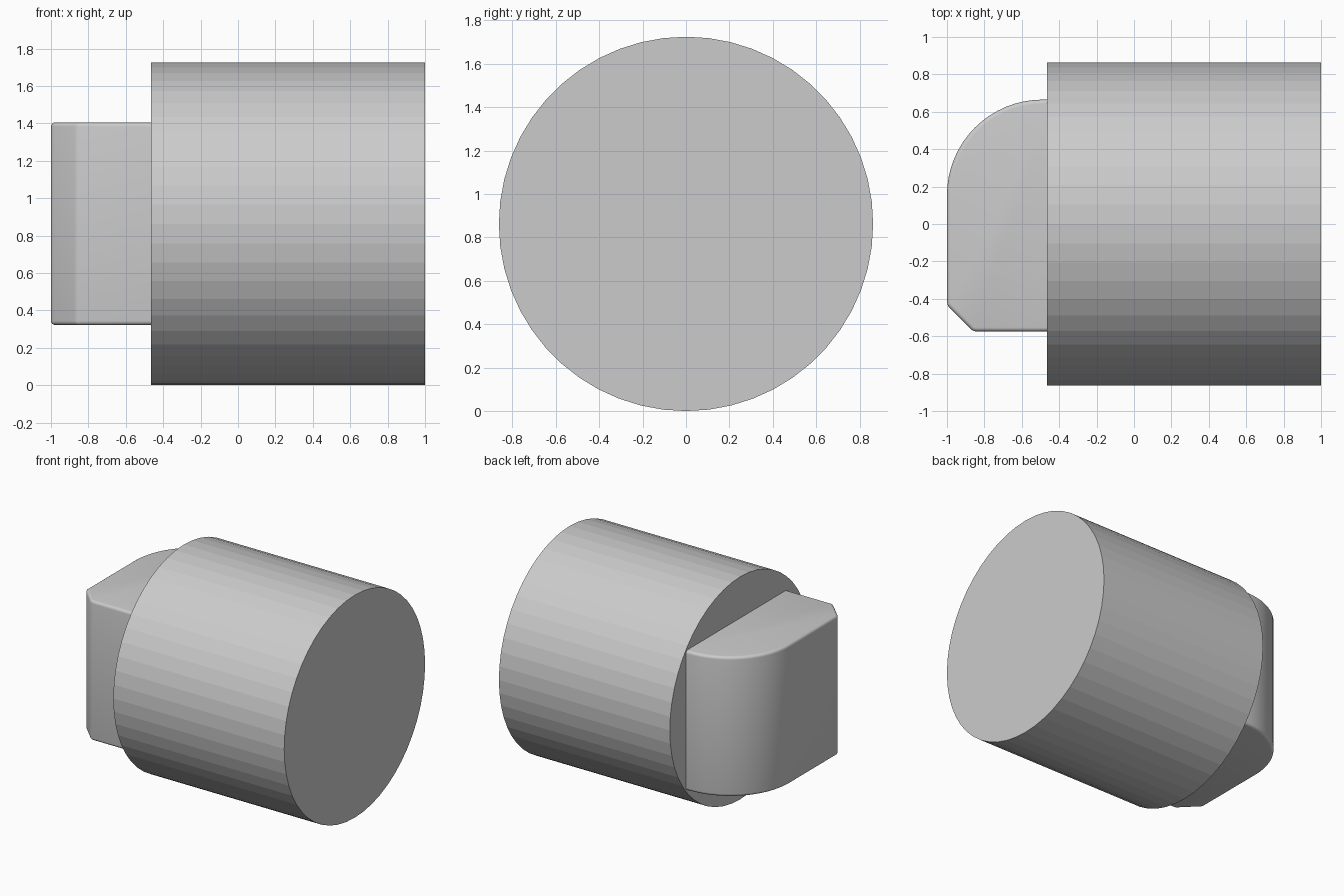
import bpy, bmesh, math
from mathutils import Matrix

if "Cube" in bpy.data.objects:
    bpy.data.objects.remove(bpy.data.objects["Cube"])

R = 0.8625


def add_object(name, bm):
    bmesh.ops.recalc_face_normals(bm, faces=bm.faces)
    mesh = bpy.data.meshes.new(name)
    bm.to_mesh(mesh)
    bm.free()
    obj = bpy.data.objects.new(name, mesh)
    bpy.context.collection.objects.link(obj)
    return obj


# Faceted drum lying along x
bm = bmesh.new()
place = Matrix.Translation((0.2675, 0, R)) @ Matrix.Rotation(math.pi / 2, 4, 'Y')
bmesh.ops.create_cone(bm, cap_ends=True, segments=52, radius1=R, radius2=R,
                      depth=1.465, matrix=place)
add_object("drum", bm)

# End block: plan outline with one large rounded corner and one chamfer
back = -0.43
cx, cy, r = -0.49, 0.155, 0.51
outline = [(back, -0.575), (-0.86, -0.575), (-1, -0.435)]
outline += [(cx - r * math.cos(a), cy + r * math.sin(a))
            for a in (math.pi / 2 * i / 16 for i in range(17))]
outline.append((back, cy + r))

bm = bmesh.new()
base = bm.faces.new([bm.verts.new((x, y, 0.322)) for x, y in outline])
top = bmesh.ops.extrude_face_region(bm, geom=[base])["geom"]
bmesh.ops.translate(bm, vec=(0, 0, 1.083),
                    verts=[g for g in top if isinstance(g, bmesh.types.BMVert)])
if base.is_valid is False or not any(
        all(abs(v.co.z - 0.322) < 1e-5 for v in f.verts) for f in bm.faces):
    bm.faces.new([v for v in bm.verts if abs(v.co.z - 0.322) < 1e-5])
bmesh.ops.recalc_face_normals(bm, faces=bm.faces)

# Soft edges everywhere except where the block enters the drum
soft = [e for e in bm.edges
        if e.calc_face_angle(0) > math.radians(30)
        and not all(abs(v.co.x - back) < 1e-5 for v in e.verts)]
bmesh.ops.bevel(bm, geom=soft, offset=0.022, segments=4, profile=0.5,
                affect='EDGES', clamp_overlap=True)
block = add_object("end_block", bm)
bpy.context.view_layer.objects.active = block
block.select_set(True)
bpy.ops.object.shade_smooth_by_angle(angle=math.radians(35))
